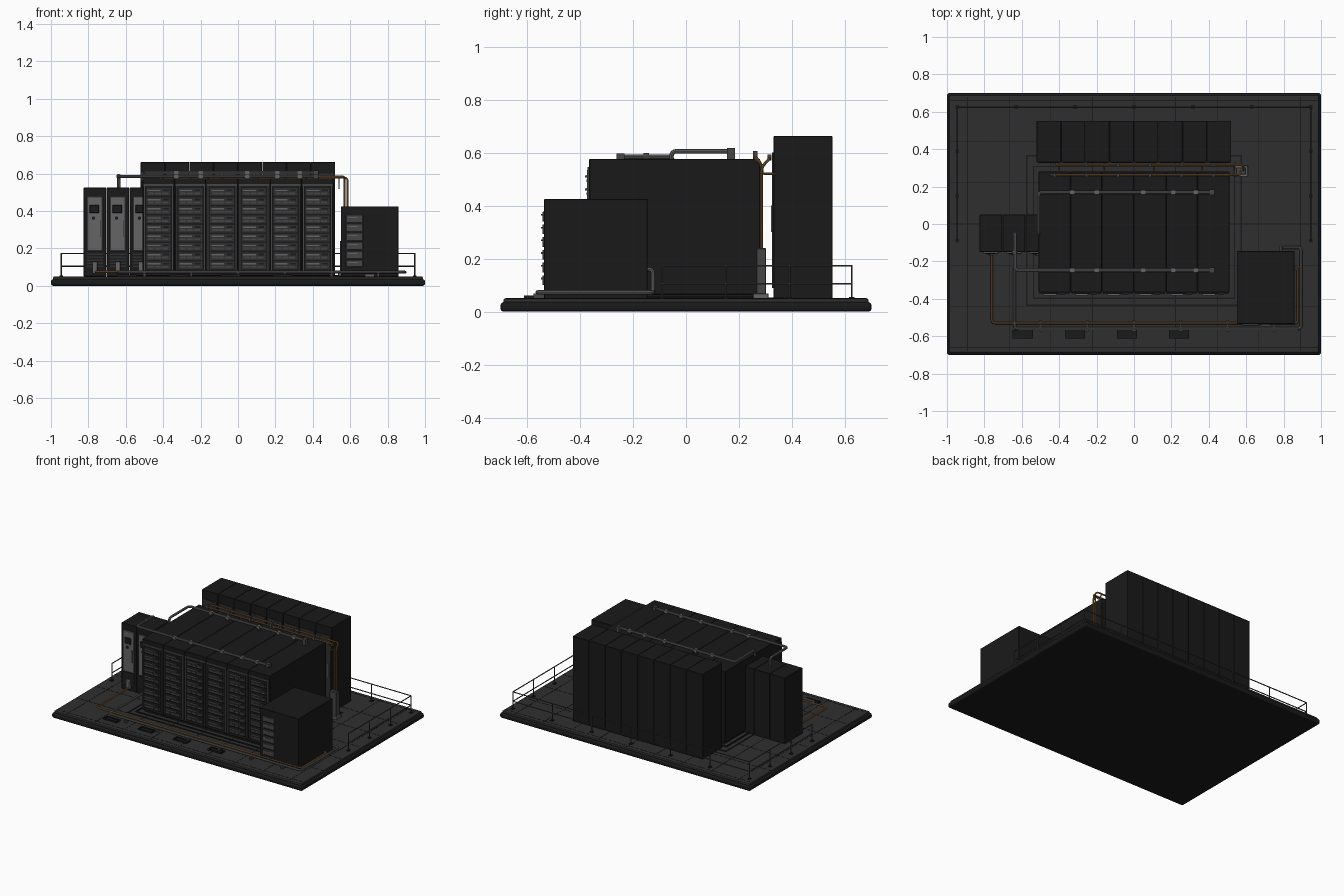
import bpy, bmesh
from mathutils import Vector, Matrix

if "Cube" in bpy.data.objects:
    bpy.data.objects.remove(bpy.data.objects["Cube"])


def mat(name, r, g, b):
    m = bpy.data.materials.new(name)
    m.diffuse_color = (r, g, b, 1)
    m.use_nodes = True
    m.node_tree.nodes["Principled BSDF"].inputs["Base Color"].default_value = m.diffuse_color
    return m


BLACK = mat("black_panel", .010, .010, .010)
DARK = mat("dark_floor", .028, .028, .028)
MID = mat("mid_grey", .06, .06, .06)
STEEL = mat("steel", .13, .13, .13)
COPPER = mat("copper", .24, .12, .04)


def finish(name, me, m):
    ob = bpy.data.objects.new(name, me)
    bpy.context.collection.objects.link(ob)
    me.materials.append(m)
    return ob


def boxes(name, items, m, bevel=0, seg=1):
    """One object from boxes given as x0, x1, y0, y1, z0, z1."""
    bm = bmesh.new()
    for x0, x1, y0, y1, z0, z1 in items:
        c = Vector((x0 + x1, y0 + y1, z0 + z1)) / 2
        bmesh.ops.create_cube(bm, size=1, matrix=Matrix.Translation(c) @ Matrix.Diagonal((x1 - x0, y1 - y0, z1 - z0, 1)))
    me = bpy.data.meshes.new(name)
    bm.to_mesh(me)
    bm.free()
    ob = finish(name, me, m)
    if bevel:
        b = ob.modifiers.new("bevel", 'BEVEL')
        b.width, b.segments = bevel, seg
    return ob


def outline(x0, x1, y0, y1, z0, z1, t):
    """Four strips forming a flat rectangular frame."""
    return [(x0, x1, y0, y0 + t, z0, z1), (x0, x1, y1 - t, y1, z0, z1),
            (x0, x0 + t, y0 + t, y1 - t, z0, z1), (x1 - t, x1, y0 + t, y1 - t, z0, z1)]


def pipe(name, paths, r, m, bend=.02):
    """Round tubes along paths, with rounded elbows."""
    cu = bpy.data.curves.new(name, 'CURVE')
    cu.dimensions, cu.bevel_depth, cu.bevel_resolution, cu.use_fill_caps = '3D', r, 2, True
    for path in paths:
        p = [Vector(v) for v in path]
        pts = [p[0]]
        for a, b, c in zip(p, p[1:], p[2:]):
            d = min(bend, (a - b).length * .45, (c - b).length * .45)
            s, e = b + (a - b).normalized() * d, b + (c - b).normalized() * d
            pts += [s * (1 - t) ** 2 + b * 2 * t * (1 - t) + e * t * t for t in (0, .25, .5, .75, 1)]
        pts.append(p[-1])
        sp = cu.splines.new('POLY')
        sp.points.add(len(pts) - 1)
        for q, v in zip(sp.points, pts):
            q.co = (*v, 1)
    ob = bpy.data.objects.new(name, cu)
    bpy.context.collection.objects.link(ob)
    cu.materials.append(m)
    bpy.ops.object.select_all(action='DESELECT')
    ob.select_set(True)
    bpy.context.view_layer.objects.active = ob
    bpy.ops.object.convert(target='MESH')
    bpy.ops.object.shade_smooth_by_angle()
    return bpy.context.object


def discs(name, centres, r, depth, m):
    """Short cylinders facing -y."""
    bm = bmesh.new()
    for c in centres:
        bmesh.ops.create_cone(bm, cap_ends=True, segments=16, radius1=r, radius2=r, depth=depth,
                              matrix=Matrix.Translation(c) @ Matrix.Rotation(1.5708, 4, 'X'))
    me = bpy.data.meshes.new(name)
    bm.to_mesh(me)
    bm.free()
    return finish(name, me, m)


# Platform: bevelled plinth, floor slab, tile seams
boxes("plinth", [(-1, 1, -.7, .7, 0, .036)], BLACK, .013, 3)
boxes("floor_slab", [(-.988, .988, -.688, .688, .03, .05)], DARK, .006, 2)
boxes("tile_seams", [(i * .2225 - .002, i * .2225 + .002, -.68, .68, .049, .051) for i in range(-4, 5)] +
      [(-.98, .98, j * .22 - .002, j * .22 + .002, .049, .0508) for j in range(-3, 4)], BLACK)
boxes("floor_trench", outline(-.578, .578, -.438, .37, .05, .054, .008) +
      outline(-.54, .54, -.40, .31, .05, .058, .006), BLACK)
plates = []
for x in (-.595, -.315, -.037, .24):
    plates += outline(x - .054, x + .054, -.612, -.568, .05, .06, .006)
    plates.append((x - .048, x + .048, -.606, -.574, .05, .053))
boxes("floor_vents", plates, BLACK)

# Railings on three sides
rails = [[(-.945, -.09, z), (-.945, .625, z), (.945, .625, z), (.945, -.09, z)] for z in (.105, .173)]
posts = [(s * .945, y) for s in (-1, 1) for y in (-.09, .15, .39)] + [(-.945 + i * .315, .625) for i in range(7)]
pipe("railings", rails + [[(x, y, .05), (x, y, .174)] for x, y in posts], .0035, MID, .004)
boxes("rail_feet", [(x - .01, x + .01, y - .01, y + .01, .05, .055) for x, y in posts], BLACK)

# Main rack hall: six bays with doors and server sleds
RX = [-.425 + i * .17 for i in range(6)]
boxes("rack_hall", [(x - .0845, x + .0845, -.365, .28, .065, .575) for x in RX], BLACK, .002)
boxes("rack_plinth", [(-.5, .5, -.355, .275, .05, .07)], BLACK)
frames, sleds, handles, bays, lights = [], [], [], [], []
for x in RX:
    frames += [(x + s * .075 - .005, x + s * .075 + .005, -.374, -.36, .075, .535) for s in (-1, 1)]
    frames.append((x - .08, x + .08, -.372, -.36, .535, .545))
    for k in range(9):
        z = .09 + k * .049
        sleds.append((x - .064, x + .064, -.373, -.36, z, z + .04))
        bays += [(x - .055 + j * .037, x - .023 + j * .037, -.376, -.37, z + .007, z + .017) for j in range(3)]
        handles.append((x - .058, x + .01, -.381, -.37, z + .024, z + .031))
        lights.append((x + .025, x + .055, -.376, -.37, z + .024, z + .033))
boxes("rack_door_frames", frames, MID)
boxes("server_sleds", sleds, DARK)
boxes("server_drive_bays", bays, MID)
boxes("server_handles", handles, STEEL)
boxes("server_ports", lights, BLACK)

# Rear power bank with doors facing the hall
boxes("power_bank", [(-.52 + i * .13, -.391 + i * .13, .33, .552, .05, .662) for i in range(8)], BLACK, .0015)
boxes("power_bank_doors", [(-.51 + i * .13, -.40 + i * .13, .325, .335, .09, .60) for i in range(8)], DARK)
boxes("power_bank_handles", [(-.42 + i * .13, -.412 + i * .13, .321, .33, .3, .4) for i in range(8)], STEEL)

# Left coolant units with screens, dials and pumps
CX = (-.765, -.642, -.519)
boxes("coolant_units", [(x - .0605, x + .0605, -.15, .05, .05, .525) for x in CX], BLACK, .002)
boxes("coolant_doors", [(x - .042, x + .042, -.157, -.145, .185, .478) for x in CX], STEEL, .003)
boxes("coolant_screens", [(x - .038 + .008, x + .022, -.161, -.15, .388, .433) for x in CX], BLACK, .003)
discs("coolant_dials", [Vector((x - .008, -.158, .362)) for x in CX], .009, .012, BLACK)
boxes("coolant_door_grips", [(x + .028, x + .033, -.164, -.15, .26, .35) for x in CX], MID)
boxes("coolant_louvres", [(x - .042, x + .042, -.156, -.145, .1 + k * .016, .109 + k * .016)
                          for x in CX for k in range(5)], DARK)
boxes("coolant_pumps", [(x - .014, x + .014, -.168, -.14, .065, .13) for x in CX], STEEL, .006, 2)

# Right battery cabinet with drawer column
boxes("battery_cabinet", [(.55, .858, -.535, -.145, .05, .425)], BLACK, .002)
boxes("battery_drawers", [(.578, .668, -.542, -.53, .1 + k * .048, .137 + k * .048) for k in range(6)], MID, .002)
boxes("battery_drawer_grips", [(.59, .64, -.546, -.54, .122 + k * .048, .128 + k * .048) for k in range(6)], STEEL)
boxes("battery_foot_plate", [(.68, .73, -.545, -.53, .05, .062)], STEEL)

# Coolant manifolds over the roof
pipe("roof_pipes", [
    [(-.51, -.055, .56), (-.51, -.055, .605), (-.51, .17, .605), (.42, .17, .605)],
    [(-.638, -.05, .52), (-.638, -.05, .585), (-.638, -.247, .585), (.42, -.247, .585)]], .0085, STEEL)
taps = [x + .04 for x in RX]
clamps, blocks = [], []
for y, z in ((.17, .605), (-.247, .585)):
    clamps += [(x - .012, x + .012, y - .011, y + .011, z - .011, z + .011) for x in (-.33, -.2, .05, .21, .33)]
    blocks += [(x - .004, x + .004, y - .008, y + .008, .57, z) for x in (-.2, .05, .33)]
    blocks.append((.405, .43, y - .015, y + .015, .572, z + .012))
boxes("roof_pipe_clamps", clamps, STEEL)
boxes("roof_pipe_supports", blocks, MID)
discs("roof_pipe_collar", [Vector((-.638, -.15, .585))], .013, .02, MID)

# Floor coolant loop to the battery cabinet
pipe("floor_pipe_supply", [[(-.638, -.14, .073), (-.638, -.56, .073), (.893, -.56, .073), (.893, -.125, .073),
                            (.785, -.125, .073), (.785, -.125, .16), (.785, -.16, .16)]], .008, STEEL)
pipe("floor_pipe_return", [[(-.76, -.14, .075), (-.76, -.53, .075), (.876, -.53, .075),
                            (.876, -.24, .075), (.84, -.24, .075)]], .0065, COPPER)
boxes("floor_pipe_saddles", [(x - .007, x + .007, -.575, -.515, .05, .068)
                             for x in (-.5, -.25, 0, .25, .5, .75)], MID)

# Copper busbars between hall and power bank
pipe("busbars", [
    [(-.43, .315, .578), (.588, .29, .578)][:1] + [(.585, .315, .578), (.585, .285, .545), (.585, .285, .2)],
    [(-.45, .262, .585), (.57, .262, .585), (.57, .285, .555), (.57, .285, .2)]], .0055, COPPER)
ties, drops = [], []
for x in (-.4, -.16, .105, .365, .54):
    ties.append([(x, .255, .582), (x, .288, .55), (x, .32, .578)])
    drops.append([(x, .288, .55), (x, .288, .52), (x, .335, .52)])
pipe("busbar_brackets", ties + drops, .004, COPPER, .006)
boxes("busbar_insulators", [(x - .008, x + .008, .252, .27, .575, .605) for x in RX] +
      [(x - .008, x + .008, .308, .322, .57, .592) for x in RX], MID)
boxes("busbar_riser_box", [(.545, .6, .265, .302, .05, .24)], MID, .003)
boxes("busbar_riser_foot", [(.535, .61, .253, .312, .05, .068)], STEEL, .002)
